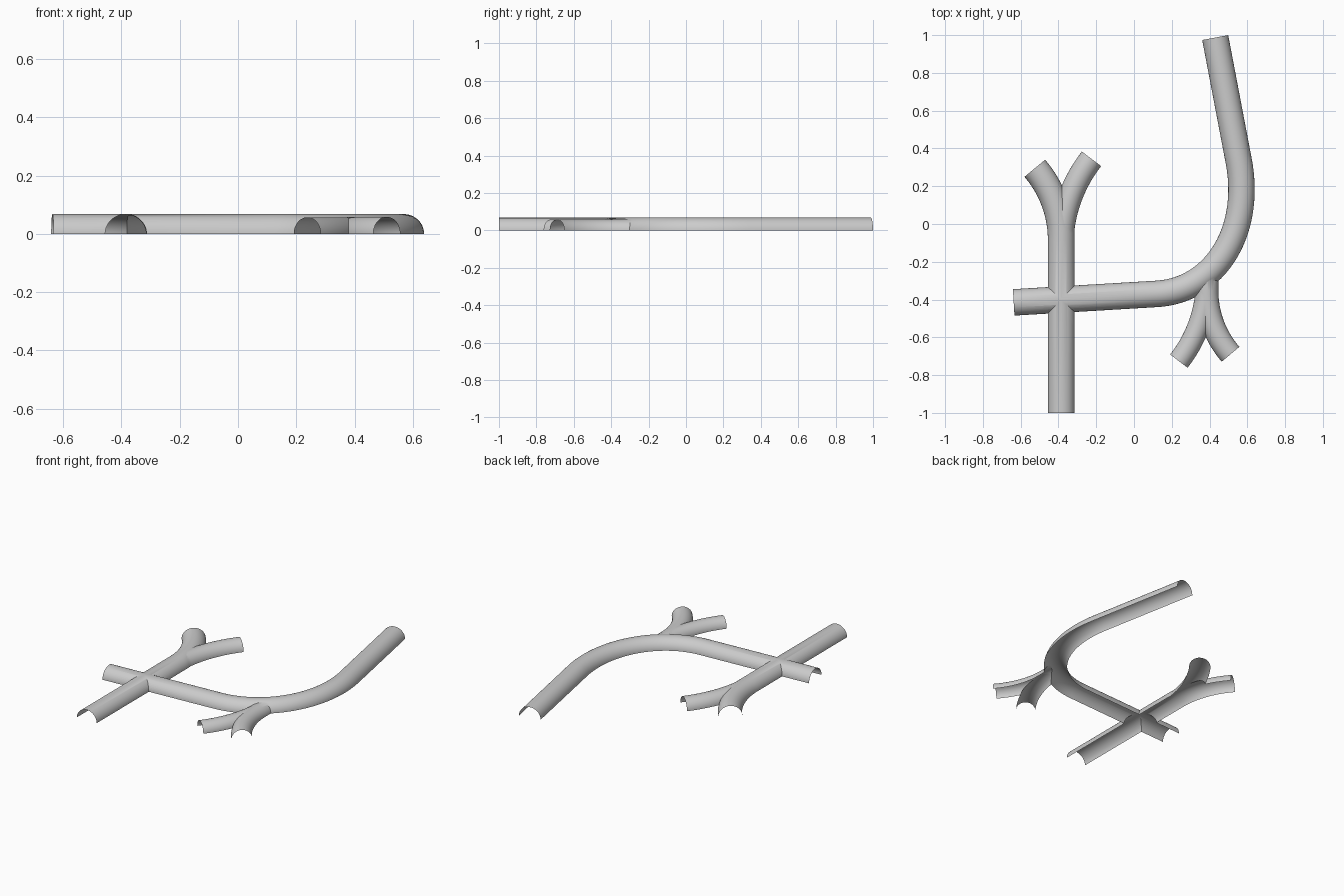
import bpy, bmesh, math
from mathutils import Vector
from mathutils.geometry import interpolate_bezier

if "Cube" in bpy.data.objects:
    bpy.data.objects.remove(bpy.data.objects["Cube"])

SIDES = 48
caps = []


def arc(x, y, radius, degrees, side, facing, steps=24):
    """Path that starts along facing * y and bends towards side * x."""
    pts = []
    for i in range(steps + 1):
        a = math.radians(degrees) * i / steps
        pts.append(Vector((x + side * radius * (1 - math.cos(a)),
                           y + facing * radius * math.sin(a), 0)))
    return pts


def tube(name, path, half_width, height):
    """Closed round tube along a flat path; its end caps are remembered."""
    bm = bmesh.new()
    rings = []
    for i, p in enumerate(path):
        d = (path[min(i + 1, len(path) - 1)] - path[max(i - 1, 0)]).normalized()
        across = Vector((d.y, -d.x, 0))
        ring = []
        for k in range(SIDES):
            a = 2 * math.pi * k / SIDES
            ring.append(bm.verts.new(p + across * half_width * math.cos(a)
                                     + Vector((0, 0, height * math.sin(a)))))
        rings.append(ring)
        if i in (0, len(path) - 1):
            bm.faces.new(ring)
            caps.append((p.copy(), d.copy()))
    for a, b in zip(rings, rings[1:]):
        for k in range(SIDES):
            n = (k + 1) % SIDES
            bm.faces.new((a[k], a[n], b[n], b[k]))
    bmesh.ops.recalc_face_normals(bm, faces=bm.faces)
    mesh = bpy.data.meshes.new(name)
    bm.to_mesh(mesh)
    bm.free()
    obj = bpy.data.objects.new(name, mesh)
    bpy.context.collection.objects.link(obj)
    return obj


# Main tunnel: straight, long bend, straight
bend = interpolate_bezier(Vector((0.12, -0.37, 0)), Vector((0.43, -0.352, 0)),
                          Vector((0.624, -0.04, 0)), Vector((0.555, 0.33, 0)), 41)
main = tube("tunnel_network",
            [Vector((-0.637, -0.415, 0))] + list(bend) + [Vector((0.43, 0.987, 0))],
            0.07, 0.068)

# Cross tunnel with its fork, and the smaller fork off the bend
branches = [
    tube("cross_tunnel", [Vector((-0.385, -1, 0))] + arc(-0.385, -0.085, 0.585, 40.5, -1, 1),
         0.071, 0.0675),
    tube("cross_fork", arc(-0.385, -0.12, 0.755, 38, 1, 1), 0.064, 0.064),
    tube("bend_fork_left", arc(0.386, -0.295, 0.70, 38, -1, -1), 0.058, 0.057),
    tube("bend_fork_right", [Vector((0.386, -0.288, 0))] + arc(0.386, -0.355, 0.51, 41, 1, -1),
         0.061, 0.0585),
]

# Join all tunnels into one shell
bpy.context.view_layer.objects.active = main
for b in branches:
    mod = main.modifiers.new("join", 'BOOLEAN')
    mod.operation = 'UNION'
    mod.solver = 'EXACT'
    mod.object = b
    bpy.ops.object.modifier_apply(modifier=mod.name)
for b in branches:
    bpy.data.objects.remove(b)

# Remove the lower half and open the tunnel mouths
bm = bmesh.new()
bm.from_mesh(main.data)
bmesh.ops.bisect_plane(bm, geom=bm.verts[:] + bm.edges[:] + bm.faces[:],
                       plane_co=(0, 0, 0), plane_no=(0, 0, 1), clear_inner=True)
ends = [f for f in bm.faces
        if any(all(abs((v.co - p).dot(d)) < 1e-4 and (v.co - p).length < 0.1
                   for v in f.verts) for p, d in caps)]
bmesh.ops.delete(bm, geom=ends, context='FACES')
bm.to_mesh(main.data)
bm.free()

main.select_set(True)
bpy.ops.object.shade_smooth_by_angle(angle=math.radians(30))
